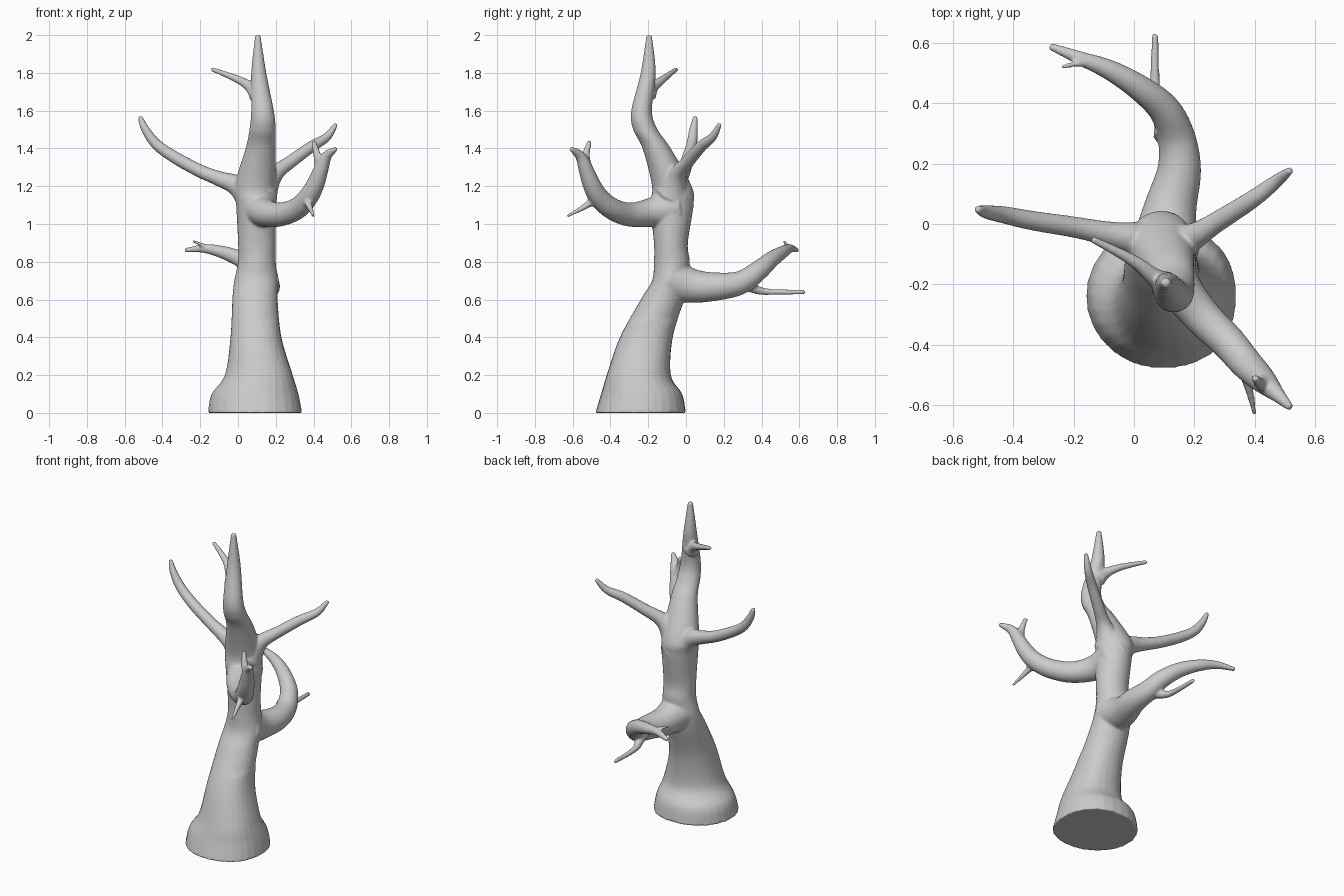
import bpy, bmesh, math
from mathutils import Vector

cube = bpy.data.objects.get("Cube")
if cube:
    bpy.data.objects.remove(cube, do_unlink=True)

SIDES = 28
STEPS = 6
ANGLES = [math.tau * i / SIDES for i in range(SIDES)]
bm = bmesh.new()


def spline(points):
    """Catmull-Rom interpolation of points with any number of components."""
    pts = [Vector(p) for p in points]
    ext = [pts[0] * 2 - pts[1]] + pts + [pts[-1] * 2 - pts[-2]]
    out = []
    for a, b, c, d in zip(ext, ext[1:], ext[2:], ext[3:]):
        for i in range(STEPS):
            t = i / STEPS
            out.append(b + (c - a) * (t / 2)
                       + (a * 2 - b * 5 + c * 4 - d) * (t * t / 2)
                       + (b * 3 - a - c * 3 + d) * (t ** 3 / 2))
    return out + [pts[-1]]


def loft(rings):
    """Skin a list of rings and close both ends."""
    loops = [[bm.verts.new(co) for co in ring] for ring in rings]
    for lower, upper in zip(loops, loops[1:]):
        for i in range(SIDES):
            j = (i + 1) % SIDES
            bm.faces.new((lower[i], lower[j], upper[j], upper[i]))
    bm.faces.new(loops[0][::-1])
    bm.faces.new(loops[-1])


def limb(points, base, flare, hold, tip=.012):
    """Round branch along points: 'flare' widens the root, 'hold' delays the taper."""
    path = spline(points)
    last = len(path) - 1
    side = (path[1] - path[0]).orthogonal()
    rings = []
    for i, centre in enumerate(path):
        t = i / last
        radius = tip + (base - tip) * (1 - t ** hold) + flare * (1 - t) ** 8
        tangent = (path[min(i + 1, last)] - path[max(i - 1, 0)]).normalized()
        side = (side - tangent * side.dot(tangent)).normalized()
        up = tangent.cross(side)
        rings.append([centre + (side * math.cos(a) + up * math.sin(a)) * radius for a in ANGLES])
    loft(rings)


def trunk_ring(z, left, right, front, back):
    """Level oval between four extents; the foot is squarish on one side."""
    ring = []
    for a in ANGLES:
        c, s = math.cos(a), math.sin(a)
        square = .88 if z < .5 and c > 0 else 1
        x = math.copysign(abs(c) ** square, c)
        y = math.copysign(abs(s) ** square, s)
        ring.append(Vector(((left + right + (right - left) * x) / 2,
                            (front + back + (back - front) * y) / 2, max(z, 0))))
    return ring


# Trunk: height, then extents in x and in y
trunk = [
    (0, -.16, .34, -.48, 0), (.1, -.14, .32, -.45, -.02), (.2, -.07, .29, -.42, -.08),
    (.4, -.04, .23, -.35, -.07), (.6, -.03, .21, -.24, -.01), (.7, -.02, .21, -.18, .01),
    (.8, 0, .2, -.17, .02), (.9, 0, .2, -.17, .01), (1.1, -.01, .2, -.19, .04),
    (1.2, -.02, .2, -.18, .03), (1.4, .04, .2, -.23, -.08), (1.5, .06, .2, -.28, -.15),
    (1.6, .07, .19, -.29, -.18), (1.8, .07, .15, -.24, -.16), (2, .09, .12, -.21, -.18),
]
loft([trunk_ring(*row) for row in spline(trunk)])

# Low back branch with its two twigs
limb([(.1, -.08, .7), (.12, .05, .67), (.15, .18, .67), (.14, .29, .69), (.1, .38, .75),
      (.02, .45, .81), (-.08, .51, .85), (-.18, .55, .87), (-.28, .59, .86)], .078, .04, 1.4)
limb([(.11, .3, .69), (.08, .38, .65), (.07, .46, .64), (.07, .63, .64)], .032, .02, .6)
limb([(-.14, .53, .87), (-.19, .53, .89), (-.24, .52, .91)], .012, 0, 1, .008)

# Front branch with its fork and twig
limb([(.1, -.06, 1.09), (.14, -.19, 1.06), (.22, -.3, 1.05), (.31, -.39, 1.08), (.37, -.46, 1.14),
      (.41, -.5, 1.21), (.44, -.53, 1.29), (.47, -.56, 1.36), (.52, -.61, 1.4)], .059, .05, 3)
limb([(.44, -.52, 1.28), (.42, -.53, 1.36), (.4, -.51, 1.44)], .03, 0, 1)
limb([(.36, -.46, 1.14), (.38, -.54, 1.09), (.4, -.63, 1.04)], .03, .01, .6, .008)

# Upper branches, one to each side
limb([(.1, -.07, 1.11), (0, -.05, 1.2), (-.1, -.03, 1.24), (-.2, -.01, 1.28), (-.33, .01, 1.35),
      (-.43, .03, 1.42), (-.49, .04, 1.5), (-.52, .05, 1.57)], .035, .08, 4)
limb([(.13, -.07, 1.18), (.2, -.04, 1.27), (.28, .01, 1.33), (.39, .08, 1.41),
      (.47, .14, 1.46), (.52, .18, 1.53)], .035, .06, 3)

# Crown twig
limb([(.1, -.2, 1.69), (.06, -.17, 1.73), (.01, -.13, 1.76), (-.06, -.09, 1.79),
      (-.14, -.05, 1.82)], .04, .01, .6)

bmesh.ops.recalc_face_normals(bm, faces=bm.faces)
mesh = bpy.data.meshes.new("bare_tree")
bm.to_mesh(mesh)
bm.free()
tree = bpy.data.objects.new("bare_tree", mesh)
bpy.context.collection.objects.link(tree)

# Matte grey bark
bark = bpy.data.materials.new("grey_bark")
bark.use_nodes = True
grey = (.6, .6, .6, 1)
bark.diffuse_color = grey
bark.node_tree.nodes["Principled BSDF"].inputs["Base Color"].default_value = grey
mesh.materials.append(bark)

# Fuse the limbs into one skin and soften the joints
remesh = tree.modifiers.new("fuse", 'REMESH')
remesh.mode = 'VOXEL'
remesh.voxel_size = .007
remesh.use_smooth_shade = True
soften = tree.modifiers.new("soften", 'SMOOTH')
soften.factor = .5
soften.iterations = 7
